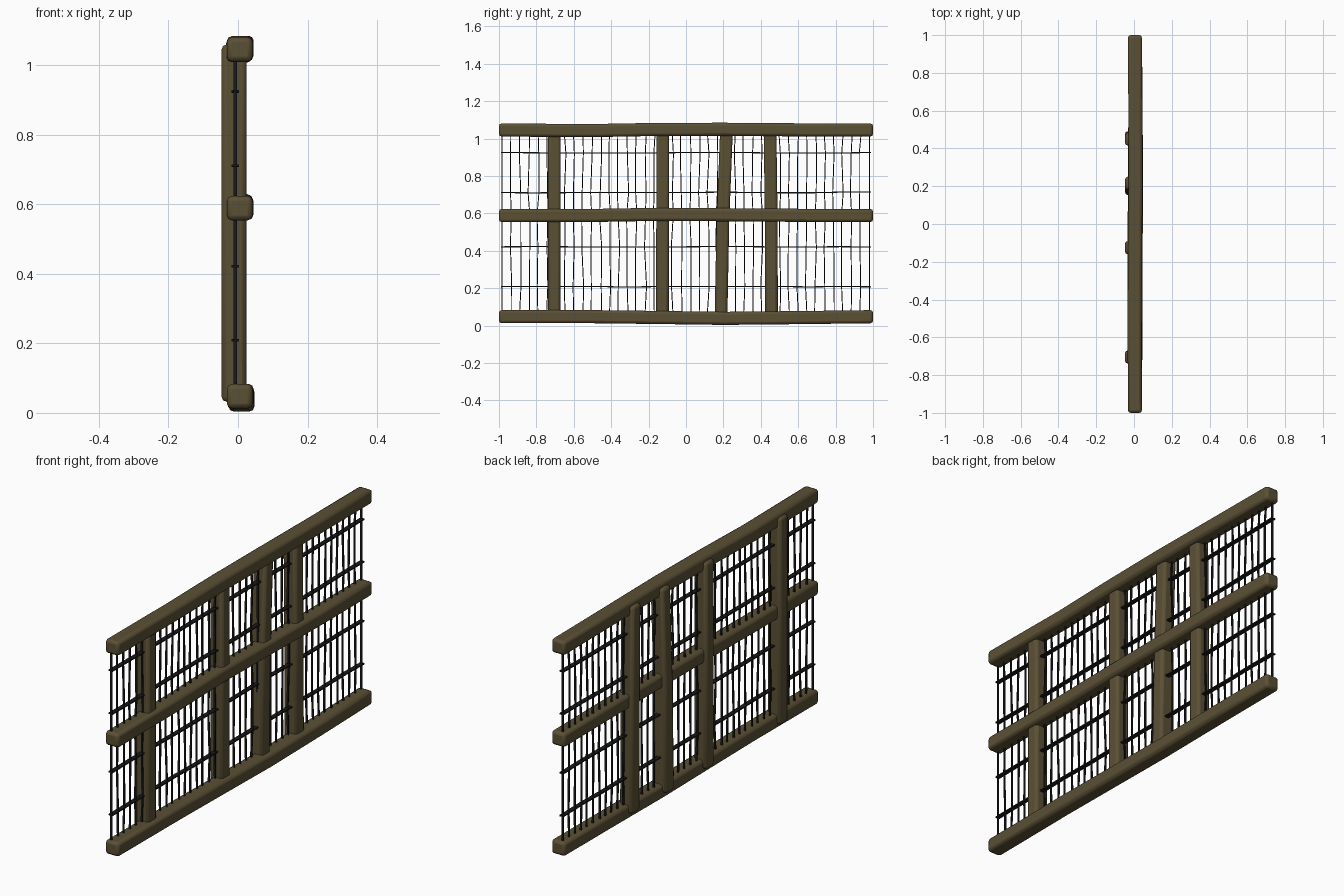
import bpy, bmesh, random
from mathutils import Vector

if "Cube" in bpy.data.objects:
    bpy.data.objects.remove(bpy.data.objects["Cube"])

random.seed(4)


def material(name, rgb):
    m = bpy.data.materials.new(name)
    m.diffuse_color = (*rgb, 1)
    m.use_nodes = True
    m.node_tree.nodes["Principled BSDF"].inputs["Base Color"].default_value = m.diffuse_color
    return m


WOOD = material("weathered wood", (0.105, 0.080, 0.036))
IRON = material("dark iron wire", (0.010, 0.010, 0.011))


def sweep(bm, pts, a, b):
    """Rectangular bar along pts; a and b are the half-size vectors of its section."""
    a, b = Vector(a), Vector(b)
    rings = [[bm.verts.new(Vector(p) + s * a + t * b)
              for s, t in ((-1, -1), (1, -1), (1, 1), (-1, 1))] for p in pts]
    for r, q in zip(rings, rings[1:]):
        for i in range(4):
            j = (i + 1) % 4
            bm.faces.new((r[i], r[j], q[j], q[i]))
    bm.faces.new(rings[0][::-1])
    bm.faces.new(rings[-1])


def finish(bm, name, mat, bevel=0):
    bmesh.ops.recalc_face_normals(bm, faces=bm.faces[:])
    me = bpy.data.meshes.new(name)
    bm.to_mesh(me)
    bm.free()
    me.materials.append(mat)
    ob = bpy.data.objects.new(name, me)
    bpy.context.collection.objects.link(ob)
    if bevel:
        m = ob.modifiers.new("worn edges", 'BEVEL')
        m.width, m.segments, m.limit_method = bevel, 2, 'ANGLE'
        bpy.context.view_layer.objects.active = ob
        ob.select_set(True)
        bpy.ops.object.shade_smooth_by_angle()
        ob.select_set(False)


def beam(name, pts, a, b):
    bm = bmesh.new()
    sweep(bm, pts, a, b)
    finish(bm, name, WOOD, 0.014)


# Three slightly bowed horizontal rails: (y, x offset, z offset) along each
ys = (-1, -0.5, -0.17, 0.2, 0.6, 1)
rails = {
    "bottom_rail": (0.048, (0, 0, -.004, -.009, -.005, 0), (0, .003, .004, .005, .004, 0)),
    "middle_rail": (0.589, (0, 0, .006, .004, .001, 0), (0, -.001, -.003, 0, .002, 0)),
    "top_rail": (1.046, (0, -.003, .003, .004, .001, 0), (0, -.002, 0, .003, .002, 0)),
}
for name, (z, dz, dx) in rails.items():
    beam(name, [(0.005 + x, y, z + h) for y, h, x in zip(ys, dz, dx)],
         (0.037, 0, 0), (0, 0, 0.035))

# Four posts set slightly to the back of the rails: (y bottom, y middle, y top)
for i, (y0, y1, y2) in enumerate(((-.705, -.704, -.705), (-.126, -.125, -.125),
                                  (.187, .197, .217), (.457, .456, .449))):
    beam(f"post_{i + 1}", [(-0.011, y0, 0.032), (-0.012, y1, 0.55), (-0.011, y2, 1.06)],
         (0.036, 0, 0), (0, 0.034, 0))

# Upright wires, a little crooked
bm = bmesh.new()
n = 42
for i in range(n):
    y = -0.983 + 1.963 * i / (n - 1)
    k = 0.006 if 0 < i < n - 1 else 0
    sweep(bm, [(-0.008, y + random.uniform(-k, k), z)
               for z in (0.05, 0.21, 0.42, 0.59, 0.71, 0.92, 1.04)],
          (0.0045, 0, 0), (0, 0.0025, 0))
finish(bm, "upright_wires", IRON)

# Flat cross strips tying the wires together
bm = bmesh.new()
for z in (0.208, 0.421, 0.712, 0.924):
    sweep(bm, [(-0.008, -0.99 + 1.98 * i / 12, z + random.uniform(-.002, .002))
               for i in range(13)], (0.011, 0, 0), (0, 0, 0.003))
finish(bm, "cross_strips", IRON)
